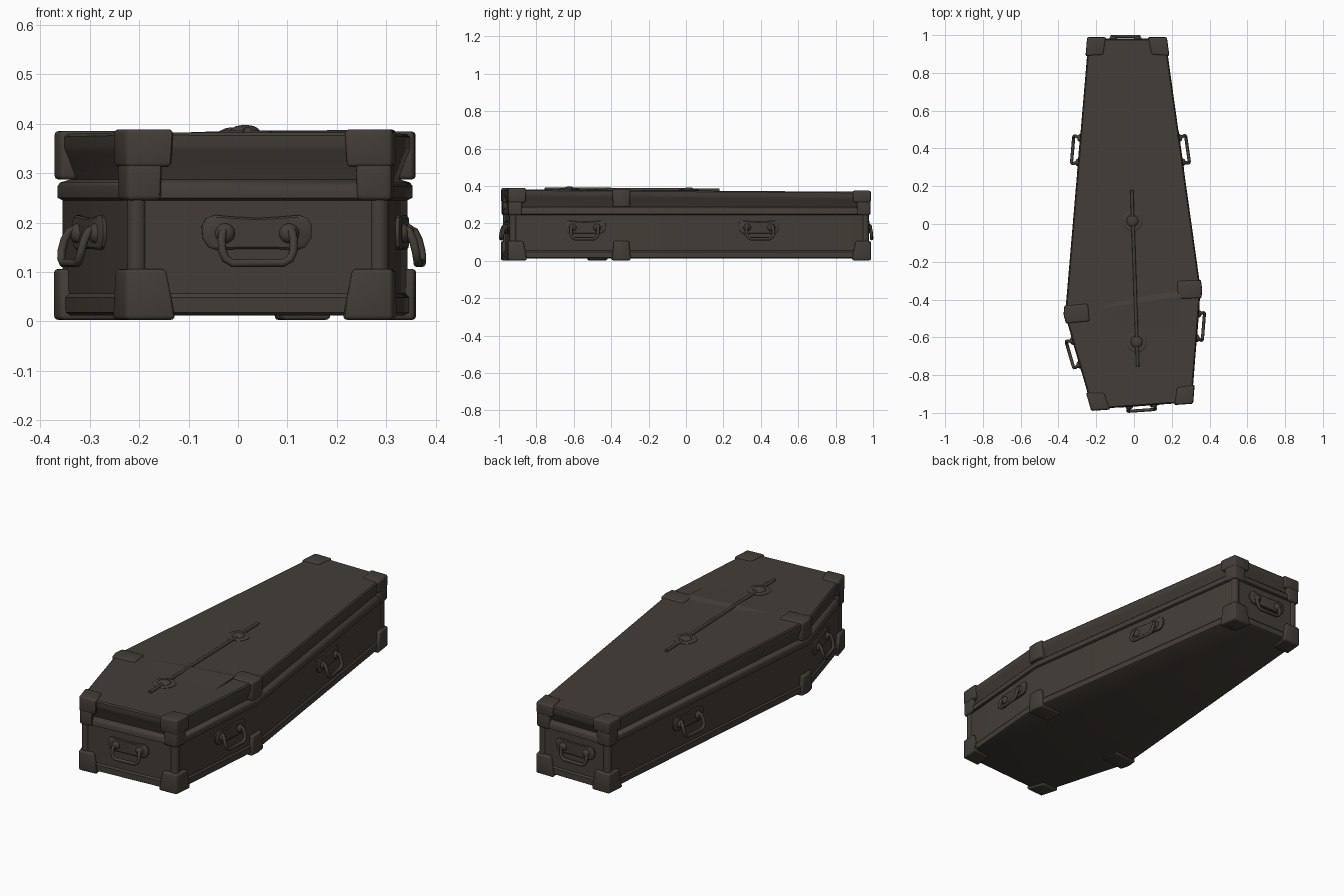
import bpy, bmesh, math
from mathutils import Vector

if "Cube" in bpy.data.objects:
    bpy.data.objects.remove(bpy.data.objects["Cube"])

mat = bpy.data.materials.new("dark_brown_grey")
mat.diffuse_color = (0.056, 0.047, 0.038, 1)
mat.use_nodes = True
mat.node_tree.nodes["Principled BSDF"].inputs["Base Color"].default_value = mat.diffuse_color

# Lid outline, counter-clockwise from the front left corner
OUT = [Vector(p) for p in [(-0.22, -0.98), (0.305, -0.943), (0.352, -0.345),
                           (0.166, 0.98), (-0.24, 0.98), (-0.364, -0.48)]]
N = len(OUT)


def drop(y):
    """The lid sinks slightly towards the back."""
    return -0.007 * (y + 0.6)


def offset(pts, d):
    res = []
    for i, p in enumerate(pts):
        a = (p - pts[i - 1]).normalized()
        b = (pts[(i + 1) % len(pts)] - p).normalized()
        na, nb = Vector((a.y, -a.x)), Vector((b.y, -b.x))
        m = na + nb
        res.append(p + m * (d * 2 / m.dot(m)))
    return res


def finish(name, bm, bevel=0, angle=35, segs=3):
    bmesh.ops.recalc_face_normals(bm, faces=bm.faces[:])
    if bevel:
        bmesh.ops.bevel(bm, geom=bm.edges[:], offset=bevel, segments=segs,
                        profile=0.5, affect='EDGES', clamp_overlap=True)
    me = bpy.data.meshes.new(name)
    bm.to_mesh(me)
    bm.free()
    for f in me.polygons:
        f.use_smooth = True
    me.set_sharp_from_angle(angle=math.radians(angle))
    me.materials.append(mat)
    ob = bpy.data.objects.new(name, me)
    bpy.context.collection.objects.link(ob)
    return ob


def loft(name, rings, bevel=0, angle=35):
    """Skin a stack of equal-length rings and cap both ends."""
    bm = bmesh.new()
    rs = [[bm.verts.new(v) for v in r] for r in rings]
    n = len(rs[0])
    for a, b in zip(rs, rs[1:]):
        for i in range(n):
            j = (i + 1) % n
            bm.faces.new((a[i], a[j], b[j], b[i]))
    bm.faces.new(rs[0][::-1])
    bm.faces.new(rs[-1])
    return finish(name, bm, bevel, angle)


def tube(name, pts, r, sides=10):
    """Round bar along a path."""
    rings = []
    for i, p in enumerate(pts):
        t = (pts[min(i + 1, len(pts) - 1)] - pts[max(i - 1, 0)]).normalized()
        ref = Vector((0, 0, 1)) if abs(t.z) < 0.95 else Vector((1, 0, 0))
        if i == 0:
            u = t.cross(ref).normalized()
        else:
            u = (u - t * u.dot(t)).normalized()
        w = t.cross(u)
        rings.append([p + (u * math.cos(k * math.tau / sides)
                           + w * math.sin(k * math.tau / sides)) * r for k in range(sides)])
    return loft(name, rings, angle=60)


def shell(name, profile, sloped=False):
    rings = []
    for z, d in profile:
        rings.append([(p.x, p.y, z + (drop(p.y) if sloped and z > 0.33 else 0))
                      for p in offset(OUT, d)])
    return loft(name, rings, angle=40)


# Lower box with skirting
shell("box", [(0.012, -0.012), (0.018, -0.002), (0.048, -0.002), (0.056, -0.009),
              (0.25, -0.009)])
# Lid: rim moulding, undercut recess, top slab
shell("lid", [(0.245, -0.009), (0.25, 0.001), (0.274, 0.001), (0.281, -0.004),
              (0.287, -0.024), (0.335, -0.007), (0.345, -0.002), (0.352, 0.0),
              (0.374, 0.0), (0.38, -0.006)], True)


# Corner brackets
def bracket(name, i, z0, z1, s0, s1, out=0.008):
    """Corner block; s0 and s1 scale its plan size at the bottom and top."""
    v = offset(OUT, out)[i]
    e1 = (OUT[i - 1] - OUT[i]).normalized()
    e2 = (OUT[(i + 1) % N] - OUT[i]).normalized()
    inward = (e1 + e2).normalized()

    def plan(s):
        if i in (2, 5):
            l, d = 0.048 * s, 0.125 * s
            return [v, v + e2 * l, v + e2 * l + inward * d,
                    v + e1 * l + inward * d, v + e1 * l]
        l = 0.098 * s
        return [v, v + e2 * l, v + (e1 + e2) * l * 0.95, v + e1 * l]
    return loft(name, [[(p.x, p.y, z) for p in plan(s)] for z, s in ((z0, s0), (z1, s1))],
                bevel=0.009)


for i in range(N):
    top = 0.386 + drop(OUT[i].y)
    shoulder = i in (2, 5)
    bracket(f"base_bracket_{i}", i, 0.003, 0.106, 1.05, 0.85, 0.009)
    bracket(f"lid_bracket_{i}", i, 0.287 if shoulder else 0.312, top, 0.95, 1.0)
    if not shoulder:
        bracket(f"lid_bracket_tongue_{i}", i, 0.245, 0.33, 0.72, 0.75, 0.006)
        # Upright post on the corner
        c = offset(OUT, -0.021)[i]
        tube(f"corner_post_{i}", [Vector((c.x, c.y, 0.08)), Vector((c.x, c.y, 0.26))], 0.02, 14)


# Carrying handles
def handle(name, edge, along, axis, reach):
    wall = offset(OUT, -0.009)
    a, b = wall[edge], wall[(edge + 1) % N]
    f = (along - a[axis]) / (b[axis] - a[axis])
    c = a.lerp(b, f)
    t = (b - a).normalized()
    n = Vector((t.y, -t.x))

    def at(u, w, z):
        p = c + t * u + n * w
        return Vector((p.x, p.y, z))
    # Back plate with rounded, slightly drooping ends
    half = [(0, 0.209), (0.05, 0.212), (0.085, 0.215), (0.103, 0.209), (0.112, 0.192),
            (0.11, 0.168), (0.098, 0.15), (0.08, 0.144), (0.045, 0.146), (0, 0.146)]
    shape = half + [(-x, z) for x, z in half[-2:0:-1]]
    loft(name + "_plate", [[at(u, -0.004, z) for u, z in shape],
                           [at(u, 0.007, z) for u, z in shape],
                           [at(u * 0.94, 0.011, 0.18 + (z - 0.18) * 0.88) for u, z in shape]])
    # Round bosses
    for s in (-1, 1):
        rings = []
        for w, r in ((0, 0.021), (0.014, 0.02), (0.021, 0.014), (0.024, 0.006)):
            rings.append([at(s * 0.065 + r * math.cos(k * math.tau / 14), w,
                             0.178 + r * math.sin(k * math.tau / 14)) for k in range(14)])
        loft(name + "_boss", rings, angle=60)
    # Hanging bar
    side = [(0.064, 0.012, 0.188), (0.07, reach * 0.6, 0.182), (0.073, reach * 0.8, 0.165),
            (0.072, reach * 0.95, 0.142), (0.066, reach, 0.127), (0.052, reach, 0.118)]
    path = [at(-u, w, z) for u, w, z in side] + [at(u, w, z) for u, w, z in side[::-1]]
    tube(name + "_bar", path, 0.0085)


handle("front_handle", 0, 0.038, 0, 0.034)
handle("right_front_handle", 1, -0.54, 1, 0.04)
handle("right_back_handle", 2, 0.39, 1, 0.044)
handle("back_handle", 3, -0.045, 0, 0.022)
handle("left_back_handle", 4, 0.39, 1, 0.044)
handle("left_front_handle", 5, -0.68, 1, 0.044)

# Lid rod and its two round mounts
tube("lid_rod", [Vector((-0.012, 0.18, 0.379)), Vector((0.02, -0.755, 0.385))], 0.0085)
for k, (x, y) in enumerate([(-0.008, 0.015), (0.014, -0.625)]):
    z = 0.378 + drop(y)
    rings = []
    for r, h in ((0.056, -0.004), (0.056, 0.004), (0.05, 0.008), (0.036, 0.008),
                 (0.031, 0.006), (0.027, 0.012), (0.018, 0.017), (0.006, 0.019)):
        rings.append([(x + r * math.cos(j * math.tau / 24),
                       y + r * math.sin(j * math.tau / 24), z + h) for j in range(24)])
    loft(f"rod_mount_{k}", rings, angle=40)

# Raised crease across the lid at the shoulders
bm = bmesh.new()
for p in [(-0.2, -0.452, 0.379), (-0.05, -0.395, 0.377), (0.25, -0.345, 0.377),
          (0.25, -0.385, 0.387), (0.0, -0.418, 0.386), (-0.05, -0.56, 0.379),
          (0.25, -0.56, 0.379)]:
    bm.verts.new(p)
bmesh.ops.convex_hull(bm, input=bm.verts[:])
finish("lid_crease", bm, angle=10)
